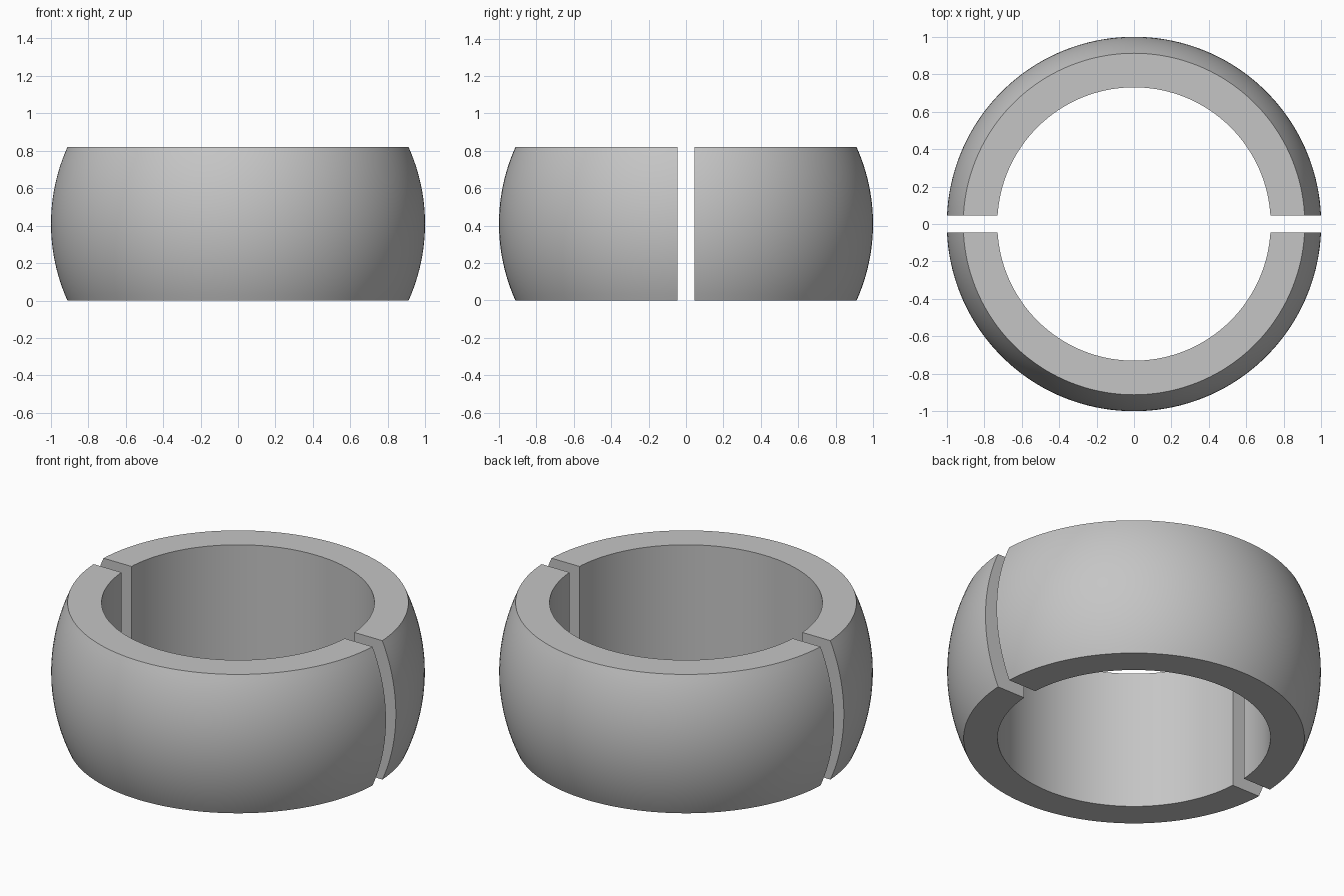
import bpy, bmesh
from math import asin, sin, cos, pi, radians, sqrt

if "Cube" in bpy.data.objects:
    bpy.data.objects.remove(bpy.data.objects["Cube"])

HEIGHT, BORE, GAP = 0.82, 0.73, 0.046   # GAP is half the slot between halves
SEGMENTS, RINGS = 72, 24

grey = bpy.data.materials.new("plain grey")
grey.use_nodes = True
colour = (0.56, 0.56, 0.56, 1)
grey.diffuse_color = colour
grey.node_tree.nodes["Principled BSDF"].inputs["Base Color"].default_value = colour

# Cross-section (radius, z): straight bore, spherical outer face of radius 1
profile = [(BORE, HEIGHT), (BORE, 0)]
for i in range(RINGS + 1):
    z = HEIGHT * i / RINGS
    profile.append((sqrt(1 - (z - HEIGHT / 2) ** 2), z))


def half_ring(name, side):
    """Sweep the section round one side, ending on flat faces parallel to the slot."""
    bm = bmesh.new()
    sections = []
    for s in range(SEGMENTS + 1):
        section = []
        for r, z in profile:
            start = asin(GAP / r)
            a = start + (pi - 2 * start) * s / SEGMENTS
            section.append(bm.verts.new((side * r * cos(a), side * r * sin(a), z)))
        sections.append(section)
    n = len(profile)
    for a, b in zip(sections, sections[1:]):
        for i in range(n):
            j = (i + 1) % n
            bm.faces.new((a[i], a[j], b[j], b[i]))
    # Flat slot faces
    bm.faces.new(sections[0])
    bm.faces.new(sections[-1])
    bmesh.ops.recalc_face_normals(bm, faces=bm.faces)

    mesh = bpy.data.meshes.new(name)
    bm.to_mesh(mesh)
    bm.free()
    mesh.materials.append(grey)
    obj = bpy.data.objects.new(name, mesh)
    bpy.context.collection.objects.link(obj)
    bpy.ops.object.select_all(action="DESELECT")
    obj.select_set(True)
    bpy.context.view_layer.objects.active = obj
    bpy.ops.object.shade_smooth_by_angle(angle=radians(30))


half_ring("back_half_ring", 1)
half_ring("front_half_ring", -1)
